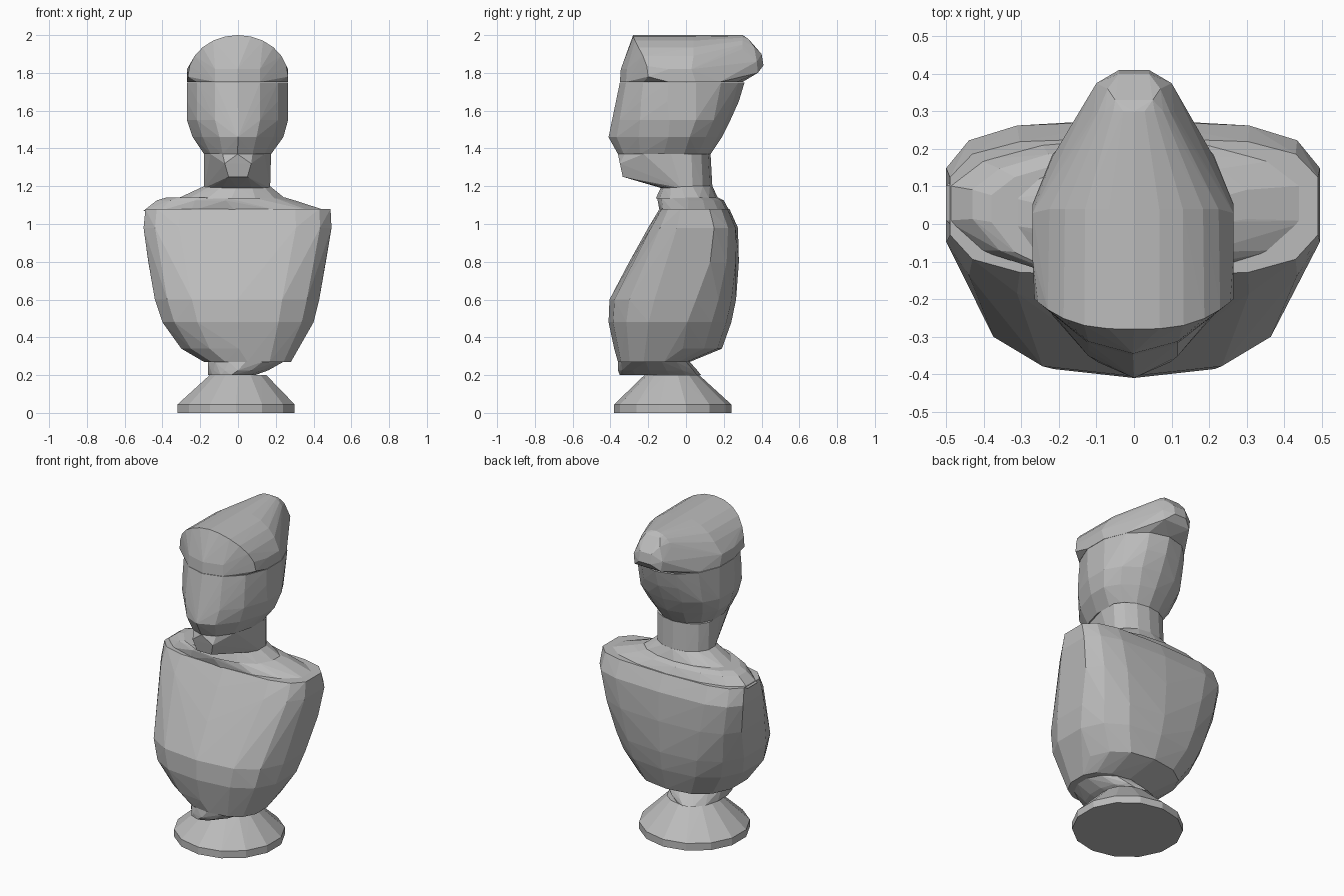
import bpy
import bmesh
from math import sin, cos, pi, copysign

if "Cube" in bpy.data.objects:
    bpy.data.objects.remove(bpy.data.objects["Cube"])

stone = bpy.data.materials.new("grey stone")
stone.use_nodes = True
GREY = (0.5, 0.5, 0.5, 1)
stone.diffuse_color = GREY
stone.node_tree.nodes["Principled BSDF"].inputs["Base Color"].default_value = GREY


def ring(z, x0, x1, y0, y1, ym=None, power=2, sides=14):
    """Rounded outline at height z; ym is the depth of its widest point."""
    ym = (y0 + y1) / 2 if ym is None else ym
    points = []
    for i in range(sides):
        a = 2 * pi * (i + 0.5) / sides
        c = copysign(abs(cos(a)) ** (2 / power), cos(a))
        s = copysign(abs(sin(a)) ** (2 / power), sin(a))
        reach = y1 - ym if s > 0 else ym - y0
        # stretch so the polygon touches the given extents
        k = cos(pi / sides) ** (2 / power)
        points.append(((x0 + x1) / 2 + c / k * (x1 - x0) / 2, ym + s * reach, z))
    return points


def hull(name, points):
    """Faceted solid wrapped tightly round the points."""
    bm = bmesh.new()
    for p in points:
        bm.verts.new(p)
    result = bmesh.ops.convex_hull(bm, input=bm.verts)
    loose = [v for v in bm.verts if not v.link_faces]
    bmesh.ops.delete(bm, geom=loose, context="VERTS")
    bmesh.ops.dissolve_limit(bm, angle_limit=0.01, verts=bm.verts, edges=bm.edges)
    bmesh.ops.recalc_face_normals(bm, faces=bm.faces)
    mesh = bpy.data.meshes.new(name)
    bm.to_mesh(mesh)
    bm.free()
    mesh.materials.append(stone)
    bpy.context.collection.objects.link(bpy.data.objects.new(name, mesh))


def mirrored(points):
    return points + [(-x, y, z) for x, y, z in points]


# Pedestal
hull("pedestal", ring(0, -.32, .3, -.38, .24) + ring(.045, -.32, .3, -.38, .24)
     + ring(.2, -.15, .15, -.22, .07))
hull("pedestal_stem", ring(.2, -.16, .09, -.35, .08) + ring(.225, -.16, .16, -.36, .06)
     + ring(.27, -.16, .24, -.36, .02))

# Torso, with a broad sloping chest
hull("torso", ring(.27, -.18, .28, -.36, .02, power=2.4)
     + ring(.34, -.3, .31, -.38, .19, -.1, 2.4)
     + ring(.48, -.4, .4, -.41, .24, -.1, 2.6)
     + ring(.6, -.44, .43, -.405, .265, -.05, 2.7)
     + ring(.8, -.475, .465, -.3, .28, .04, 3)
     + ring(.98, -.5, .495, -.2, .275, .06, 3.4)
     + ring(1.08, -.49, .49, -.14, .23, .05, 3.4))

# Shoulders and collar
hull("shoulders", ring(1.07, -.5, .47, -.14, .23, .06, 2.2)
     + ring(1.125, -.43, .3, -.15, .2, .06) + ring(1.14, -.38, .25, -.15, .17, .05))
hull("collar", ring(1.135, -.32, .25, -.16, .17, .04) + ring(1.2, -.18, .17, -.13, .14))

# Neck reaching forward into the chin
hull("neck_and_chin", ring(1.19, -.18, .17, -.13, .14) + ring(1.37, -.18, .175, -.36, .13, .0)
     + mirrored([(.05, -.335, 1.25), (.07, -.35, 1.32)]))

# Face and skull
hull("head", ring(1.37, -.18, .175, -.36, .13, -.05)
     + ring(1.46, -.24, .24, -.41, .19, -.02, 1.8)
     + ring(1.55, -.27, .265, -.39, .235, -.0)
     + ring(1.65, -.27, .265, -.37, .28, -.02)
     + ring(1.75, -.27, .265, -.35, .31, -.02))

# Hair swept to a blunt point behind
hair = ring(1.752, -.27, .265, -.35, .3, -.02) + ring(1.82, -.27, .265, -.345, .2, -.02)
for i in range(13):
    a = pi * i / 12
    rise = sin(a)
    hair.append((.265 * cos(a), -.28 + .08 * abs(cos(a)) ** 3, 1.78 + .22 * rise))
    hair.append((.26 * cos(a), .04, 1.78 + .22 * rise))
    hair.append((.11 * cos(a), .3, 1.9 + .1 * rise))
hair += mirrored([(.1, .375, 1.86), (.09, .38, 1.8), (.07, .36, 1.94),
                  (.04, .41, 1.84), (.04, .4, 1.9), (.05, .33, 1.98)])
hull("swept_hair", hair)
